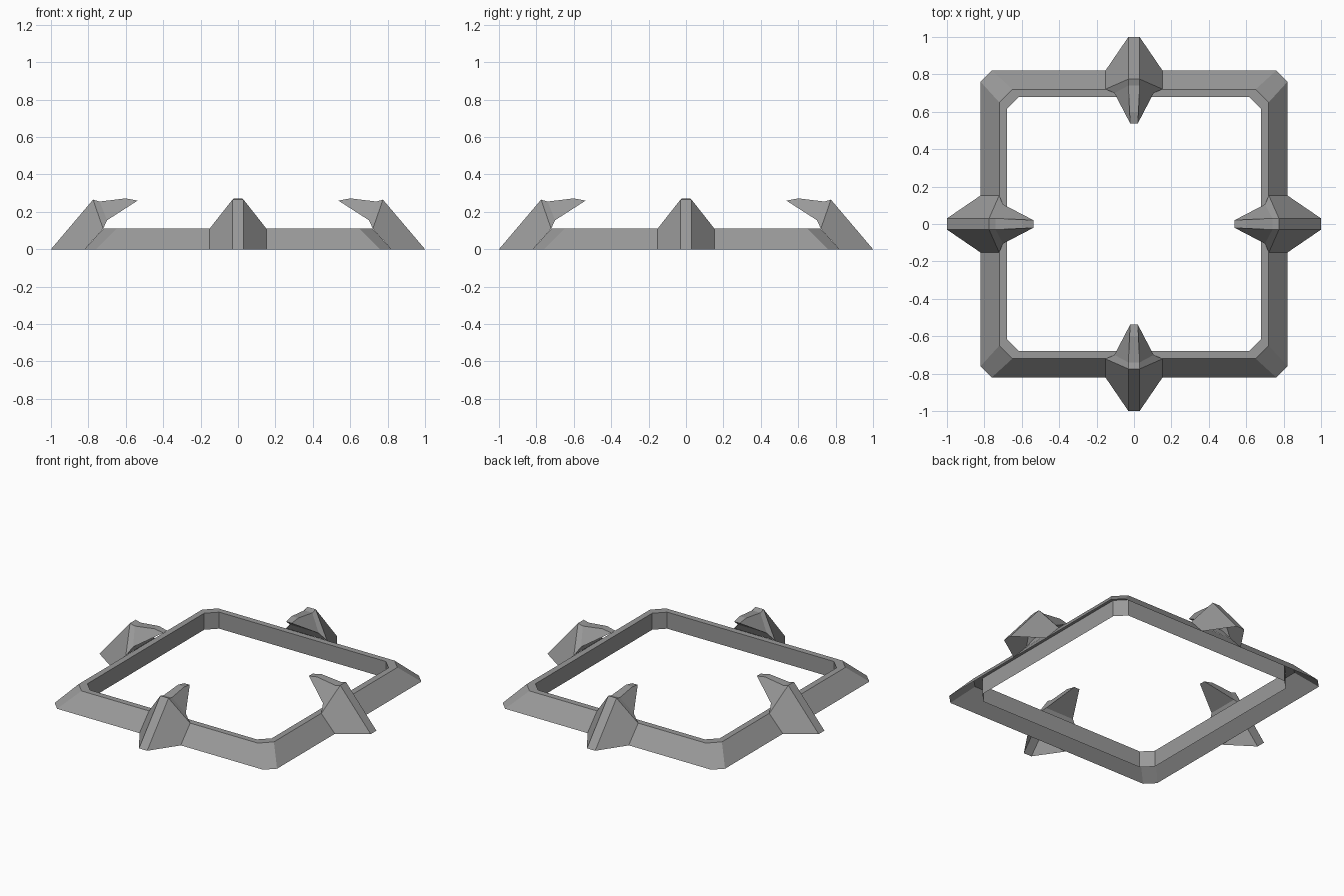
import bpy, bmesh, math
from mathutils import Matrix

if "Cube" in bpy.data.objects:
    bpy.data.objects.remove(bpy.data.objects["Cube"])

# Dark grey for every part
grey = bpy.data.materials.new("dark_grey")
grey.diffuse_color = (0.32, 0.32, 0.32, 1)
grey.use_nodes = True
grey.node_tree.nodes["Principled BSDF"].inputs["Base Color"].default_value = grey.diffuse_color


def finish(bm, name):
    bmesh.ops.recalc_face_normals(bm, faces=bm.faces)
    mesh = bpy.data.meshes.new(name)
    bm.to_mesh(mesh)
    bm.free()
    mesh.materials.append(grey)
    obj = bpy.data.objects.new(name, mesh)
    bpy.context.collection.objects.link(obj)
    return obj


# Square frame: chamfered loops (half size, chamfer start, height), open underneath
def make_frame():
    bm = bmesh.new()
    loops = []
    for h, c, z in [(0.82, 0.76, 0), (0.72, 0.65, 0.11), (0.68, 0.615, 0.11), (0.68, 0.615, 0)]:
        loop = []
        for i in range(4):
            rot = Matrix.Rotation(i * math.pi / 2, 4, 'Z')
            for p in [(h, c, z), (c, h, z)]:
                v = bm.verts.new(p)
                v.co = rot @ v.co
                loop.append(v)
        loops.append(loop)
    for a, b in zip(loops, loops[1:]):
        for i in range(8):
            j = (i + 1) % 8
            bm.faces.new((a[i], a[j], b[j], b[i]))
    return finish(bm, "square_frame")


# Claw: points (outward, half width, height) mirrored across its centre plane
CLAW = {
    'A': (1.0, 0.03, 0), 'B': (0.775, 0.03, 0.265), 'C': (0.821, 0.152, 0),
    'D': (0.721, 0.152, 0.11), 'E': (0.70, 0.105, 0.155), 'F': (0.74, 0.03, 0.255),
    'G': (0.60, 0.024, 0.272), 'H': (0.537, 0.02, 0.26),
}


def make_claw(index, name):
    bm = bmesh.new()
    left = {k: bm.verts.new((u, w, z)) for k, (u, w, z) in CLAW.items()}
    right = {k: bm.verts.new((u, -w, z)) for k, (u, w, z) in CLAW.items()}
    # strips running across the centre
    for a, b in ("AB", "BF", "FG", "GH", "HE", "ED"):
        bm.faces.new((left[a], left[b], right[b], right[a]))
    # flanks
    for side in (left, right):
        for quad in ("ACDB", "BDEF", "FEHG"):
            bm.faces.new([side[k] for k in quad])
    bm.transform(Matrix.Rotation(index * math.pi / 2, 4, 'Z'))
    return finish(bm, name)


make_frame()
for i, side in enumerate(("right", "back", "left", "front")):
    make_claw(i, side + "_claw")
